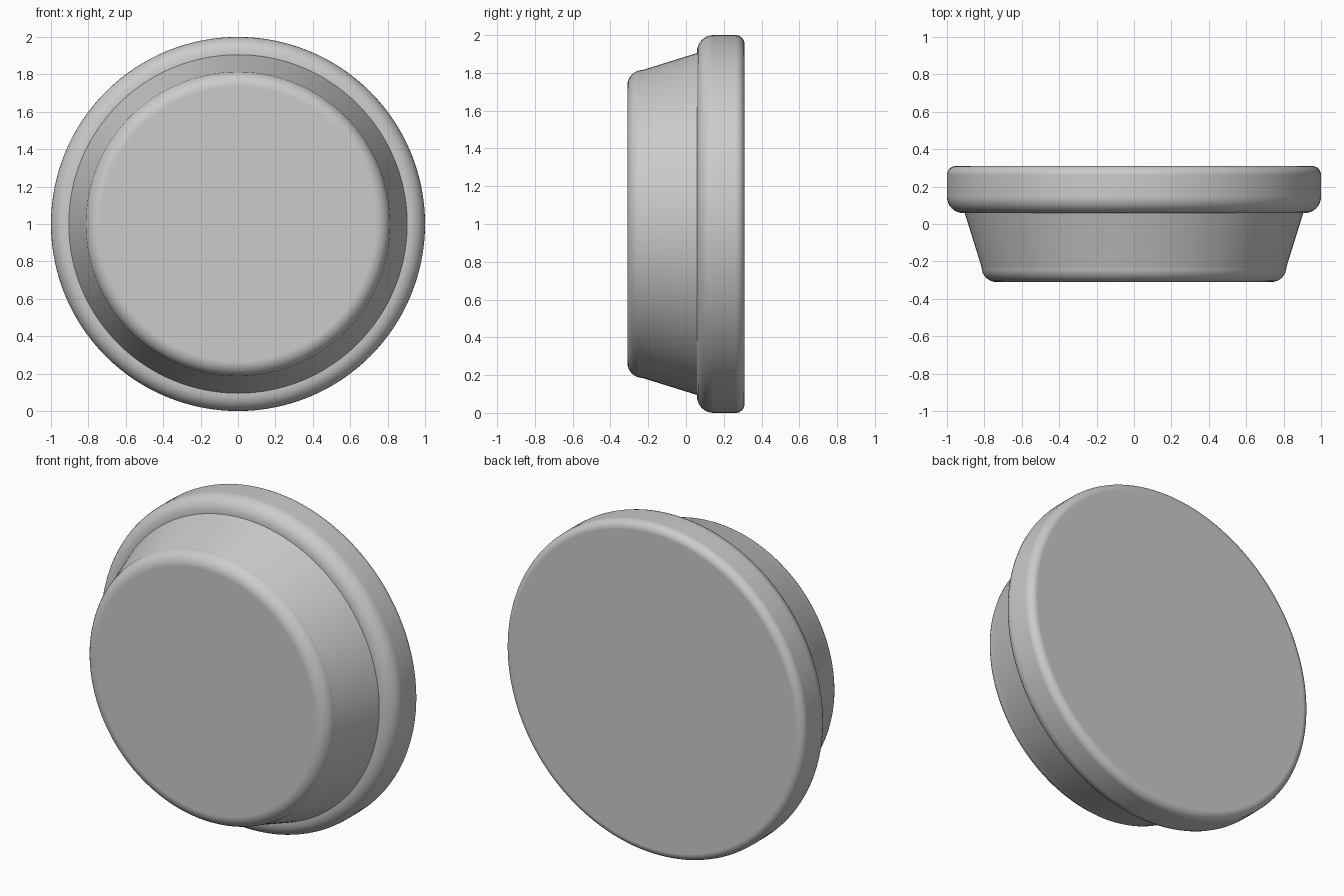
import bpy, bmesh, math
from mathutils import Matrix

if "Cube" in bpy.data.objects:
    bpy.data.objects.remove(bpy.data.objects["Cube"])


def arc(r, y, radius, start, end, n=8):
    """Arc points (radius, y) around a centre, angles in degrees."""
    return [(r + radius * math.cos(math.radians(start + (end - start) * i / n)),
             y + radius * math.sin(math.radians(start + (end - start) * i / n)))
            for i in range(n + 1)]


def lathe(name, profile, z, steps=128):
    """Revolve a (radius, y) profile around the y axis at height z."""
    bm = bmesh.new()
    verts = [bm.verts.new((r, y, 0)) for r, y in profile]
    edges = [bm.edges.new(pair) for pair in zip(verts, verts[1:])]
    bmesh.ops.spin(bm, geom=verts + edges, cent=(0, 0, 0), axis=(0, 1, 0),
                   angle=math.tau, steps=steps)
    bmesh.ops.remove_doubles(bm, verts=bm.verts, dist=1e-5)
    # flat end caps
    rims = [e for e in bm.edges if e.is_boundary]
    bmesh.ops.holes_fill(bm, edges=rims, sides=0)
    bmesh.ops.recalc_face_normals(bm, faces=bm.faces)
    bmesh.ops.transform(bm, matrix=Matrix.Translation((0, 0, z)), verts=bm.verts)
    mesh = bpy.data.meshes.new(name)
    bm.to_mesh(mesh)
    bm.free()
    obj = bpy.data.objects.new(name, mesh)
    bpy.context.collection.objects.link(obj)
    bpy.context.view_layer.objects.active = obj
    obj.select_set(True)
    bpy.ops.object.shade_smooth_by_angle(angle=math.radians(35))
    weighted = obj.modifiers.new("flat_caps", 'WEIGHTED_NORMAL')
    weighted.keep_sharp = True
    return obj


# rounded front face, then tapered wall up to the flange
profile = arc(0.735, -0.23, 0.08, -90, 0)
profile += [(0.905, 0.058)]
# flange: large front round, smaller back round
profile += arc(0.912, 0.146, 0.088, -90, 0)
profile += arc(0.952, 0.262, 0.048, 0, 90)
lathe("stepped_round_button", profile, 1.0)
